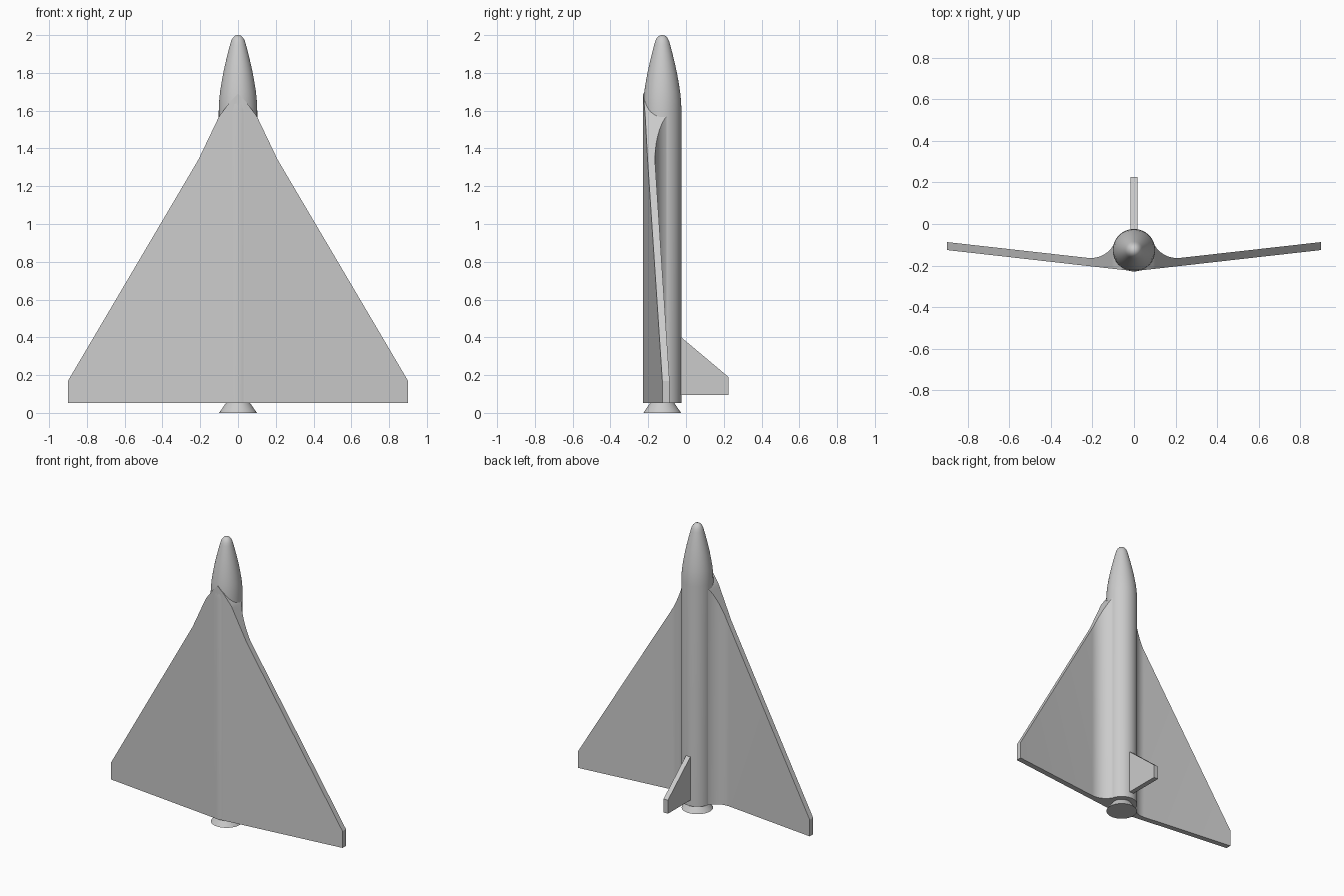
import bpy, bmesh
from math import radians, sin, cos, tau

cube = bpy.data.objects.get("Cube")
if cube:
    bpy.data.objects.remove(cube)

BODY_Y, BODY_R, BASE_Z = -0.126, 0.102, 0.053

grey = bpy.data.materials.new("light_grey")
grey.use_nodes = True
color = (0.6, 0.6, 0.6, 1)
grey.diffuse_color = color
grey.node_tree.nodes["Principled BSDF"].inputs["Base Color"].default_value = color


def finish(name, bm, angle=30):
    bmesh.ops.recalc_face_normals(bm, faces=bm.faces)
    mesh = bpy.data.meshes.new(name)
    bm.to_mesh(mesh)
    bm.free()
    mesh.materials.append(grey)
    obj = bpy.data.objects.new(name, mesh)
    bpy.context.collection.objects.link(obj)
    bpy.ops.object.select_all(action='DESELECT')
    obj.select_set(True)
    bpy.context.view_layer.objects.active = obj
    bpy.ops.object.shade_smooth_by_angle(angle=radians(angle))
    return obj


def bridge(bm, a, b):
    for i in range(len(a)):
        j = (i + 1) % len(a)
        bm.faces.new((a[i], a[j], b[j], b[i]))


def loft(name, rings, angle=30):
    """Closed skin over a list of point rings."""
    bm = bmesh.new()
    loops = [[bm.verts.new(p) for p in ring] for ring in rings]
    for a, b in zip(loops, loops[1:]):
        bridge(bm, a, b)
    bm.faces.new(loops[0])
    bm.faces.new(loops[-1])
    return finish(name, bm, angle)


def circle(radius, z, sides=64):
    return [(radius * cos(tau * i / sides), BODY_Y + radius * sin(tau * i / sides), z)
            for i in range(sides)]


# Fuselage with a rounded ogive nose
profile = [(BODY_R, BASE_Z), (BODY_R, 1.6), (0.1, 1.65), (0.095, 1.7), (0.087, 1.75),
           (0.078, 1.8), (0.067, 1.85), (0.055, 1.9), (0.042, 1.95), (0.036, 1.97),
           (0.028, 1.985), (0.017, 1.996), (0.005, 2.0)]
loft("fuselage", [circle(r, z) for r, z in profile])

# Engine nozzle
loft("nozzle", [circle(0.1, 0), circle(0.06, BASE_Z + 0.005)])


# Delta wing with dihedral, blended into the body by a fillet
def underside(x):
    return -0.227 + 0.113 * x


def leading_edge(x):
    points = [(0, 1.69), (0.04, 1.65), (0.1, 1.57), (0.21, 1.34), (0.9, 0.17)]
    for (x0, z0), (x1, z1) in zip(points, points[1:]):
        if x <= x1:
            return z0 + (z1 - z0) * (x - x0) / (x1 - x0)
    return points[-1][1]


stations = [(0, BODY_Y), (0.04, BODY_Y), (0.08, BODY_Y + 0.03)]
for i in range(13):
    a = radians(204 + (276.5 - 204) * i / 12)
    stations.append((0.208 + 0.127 * cos(a), -0.037 + 0.127 * sin(a)))
stations.append((0.9, -0.087))

rings = []
for x, top in stations:
    low, z = underside(x), leading_edge(x)
    rings.append([(x, low, BASE_Z), (x, top, BASE_Z), (x, top, z), (x, low, z)])
mirrored = [[(-x, y, z) for x, y, z in ring] for ring in rings[:0:-1]]
loft("delta_wing", mirrored + rings)

# Tail fin on the back
outline = [(-0.06, 0.095), (0.225, 0.095), (0.225, 0.19), (-0.025, 0.4), (-0.06, 0.43)]
loft("tail_fin", [[(x, y, z) for y, z in outline] for x in (-0.017, 0.017)])
